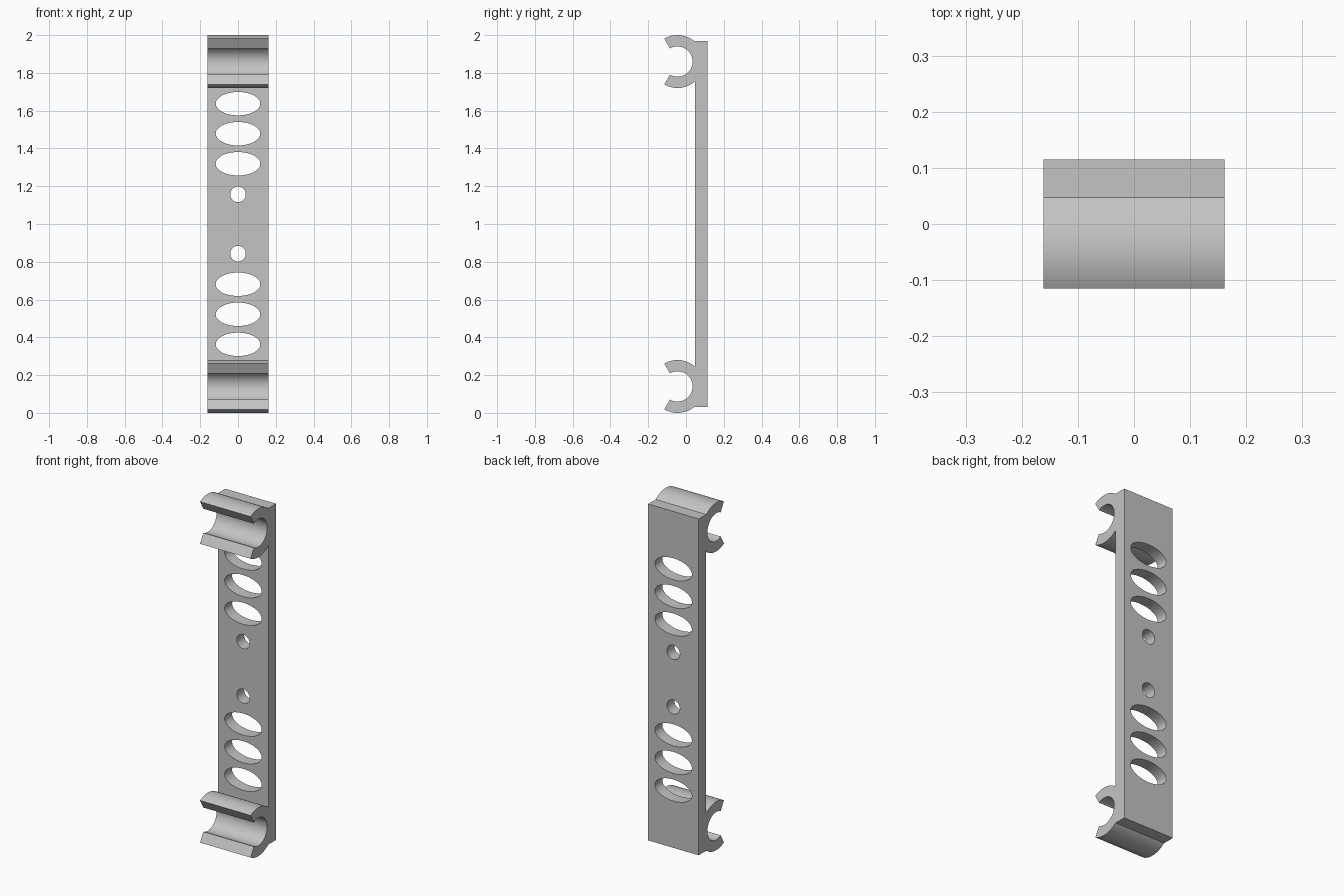
import bpy, bmesh, math

if "Cube" in bpy.data.objects:
    bpy.data.objects.remove(bpy.data.objects["Cube"], do_unlink=True)

HALF_W = 0.161
FRONT, BACK, TOP = 0.047, 0.115, 1.968       # plate depth and top edge
CLIP_Y, CLIP_Z, R_OUT, R_IN = -0.045, 1.86, 0.14, 0.08
OPEN = math.radians(120)                     # clip mouth half angle
MEET = math.acos((FRONT - CLIP_Y) / R_OUT)   # where the clip joins the plate

grey = bpy.data.materials.new("grey_plastic")
grey.use_nodes = True
colour = (0.55, 0.55, 0.55, 1)
grey.diffuse_color = colour
grey.node_tree.nodes["Principled BSDF"].inputs["Base Color"].default_value = colour


def arc(radius, start, end, steps):
    angles = [start + (end - start) * i / steps for i in range(steps + 1)]
    return [(CLIP_Y + radius * math.cos(a), CLIP_Z + radius * math.sin(a)) for a in angles]


def add_prism(bm, points, direction):
    """Extrude a closed outline along a direction."""
    face = bm.faces.new([bm.verts.new(p) for p in points])
    result = bmesh.ops.extrude_face_region(bm, geom=[face])
    moved = [v for v in result["geom"] if isinstance(v, bmesh.types.BMVert)]
    bmesh.ops.translate(bm, verts=moved, vec=direction)


def make_object(name, bm):
    bmesh.ops.recalc_face_normals(bm, faces=bm.faces[:])
    mesh = bpy.data.meshes.new(name)
    bm.to_mesh(mesh)
    bm.free()
    mesh.materials.append(grey)
    obj = bpy.data.objects.new(name, mesh)
    bpy.context.collection.objects.link(obj)
    return obj


# Side profile: upper half with its C clip, mirrored for the lower half
upper = [(BACK, TOP), (FRONT, TOP)]
upper += arc(R_OUT, MEET, OPEN, 16)
upper += arc(R_IN, OPEN, -OPEN, 48)
upper += arc(R_OUT, -OPEN, -MEET, 16)
profile = upper + [(y, 2 - z) for y, z in reversed(upper)]
bm = bmesh.new()
add_prism(bm, [(-HALF_W, y, z) for y, z in profile], (2 * HALF_W, 0, 0))
bracket = make_object("clip_bracket", bm)

# Hole cutters: three ovals and one screw hole above and below the middle
bm = bmesh.new()
for offset, rx, rz in [(0.637, 0.118, 0.062), (0.478, 0.118, 0.062),
                       (0.319, 0.118, 0.062), (0.157, 0.041, 0.041)]:
    for side in (-1, 1):
        ring = [2 * math.pi * i / 64 for i in range(64)]
        add_prism(bm, [(rx * math.cos(a), 0.0, 1 + side * offset + rz * math.sin(a))
                       for a in ring], (0, 0.2, 0))
cutter = make_object("hole_cutter", bm)
cutter.hide_render = True

# Cut the holes and keep only the finished bracket
cut = bracket.modifiers.new("holes", "BOOLEAN")
cut.operation = "DIFFERENCE"
cut.solver = "EXACT"
cut.object = cutter
bpy.ops.object.select_all(action="DESELECT")
bracket.select_set(True)
bpy.context.view_layer.objects.active = bracket
bpy.ops.object.modifier_apply(modifier=cut.name)
bpy.data.objects.remove(cutter, do_unlink=True)
bpy.ops.object.shade_smooth_by_angle(angle=math.radians(30))
